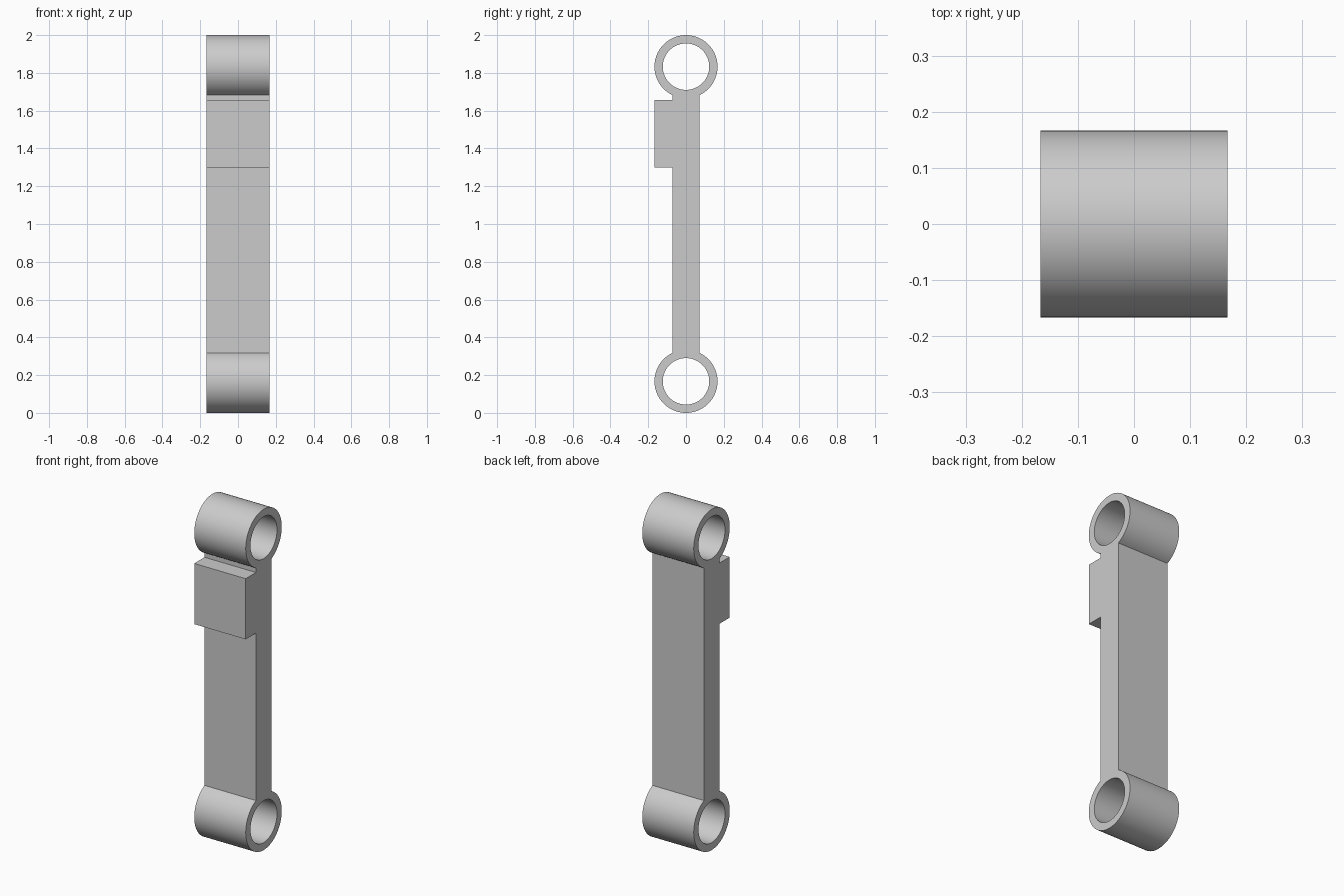
import bpy, bmesh
from math import sin, cos, asin, pi, radians

cube = bpy.data.objects.get("Cube")
if cube:
    bpy.data.objects.remove(cube, do_unlink=True)

R, BORE = 0.167, 0.123          # eye outer and inner radius
HALF_BAR = 0.072                # half thickness of the bar
HALF_WIDTH = 0.167
LOW, HIGH = R, 2 - R            # eye centres
PAD_BOTTOM, PAD_TOP = 1.30, 1.656
SEGMENTS = 64

grey = bpy.data.materials.new("plain_grey")
grey.use_nodes = True
colour = (0.6, 0.6, 0.6, 1)
grey.diffuse_color = colour
grey.node_tree.nodes["Principled BSDF"].inputs["Base Color"].default_value = colour


def arc(centre, radius, start, end, steps):
    """Points (y, z) along an arc, both ends included."""
    angles = [start + (end - start) * i / steps for i in range(steps + 1)]
    return [(radius * cos(a), centre + radius * sin(a)) for a in angles]


# Side outline: lower eye, front of the bar with its pad, upper eye
neck = asin(HALF_BAR / R)
outline = arc(LOW, R, pi / 2 - neck, -1.5 * pi + neck, SEGMENTS)
outline += [(-HALF_BAR, PAD_BOTTOM), (-R, PAD_BOTTOM),
            (-R, PAD_TOP), (-HALF_BAR, PAD_TOP)]
outline += arc(HIGH, R, 1.5 * pi - neck, -pi / 2 + neck, SEGMENTS)

# Round bores through both eyes
bores = [arc(c, BORE, 0, 2 * pi, SEGMENTS)[:-1] for c in (LOW, HIGH)]

# Fill the profile and extrude it across the width
bm = bmesh.new()
edges = []
for loop in [outline] + bores:
    verts = [bm.verts.new((-HALF_WIDTH, y, z)) for y, z in loop]
    edges += [bm.edges.new((v, verts[i - 1])) for i, v in enumerate(verts)]
bmesh.ops.triangle_fill(bm, edges=edges, use_beauty=True, normal=(-1, 0, 0))
result = bmesh.ops.extrude_face_region(bm, geom=bm.faces[:], use_keep_orig=True)
moved = [g for g in result["geom"] if isinstance(g, bmesh.types.BMVert)]
bmesh.ops.translate(bm, verts=moved, vec=(2 * HALF_WIDTH, 0, 0))
bmesh.ops.recalc_face_normals(bm, faces=bm.faces[:])

mesh = bpy.data.meshes.new("link_arm")
bm.to_mesh(mesh)
bm.free()
mesh.materials.append(grey)
link = bpy.data.objects.new("link_arm", mesh)
bpy.context.collection.objects.link(link)

# Smooth cylinders, sharp corners
bpy.ops.object.select_all(action="DESELECT")
link.select_set(True)
bpy.context.view_layer.objects.active = link
bpy.ops.object.shade_smooth_by_angle(angle=radians(30))
